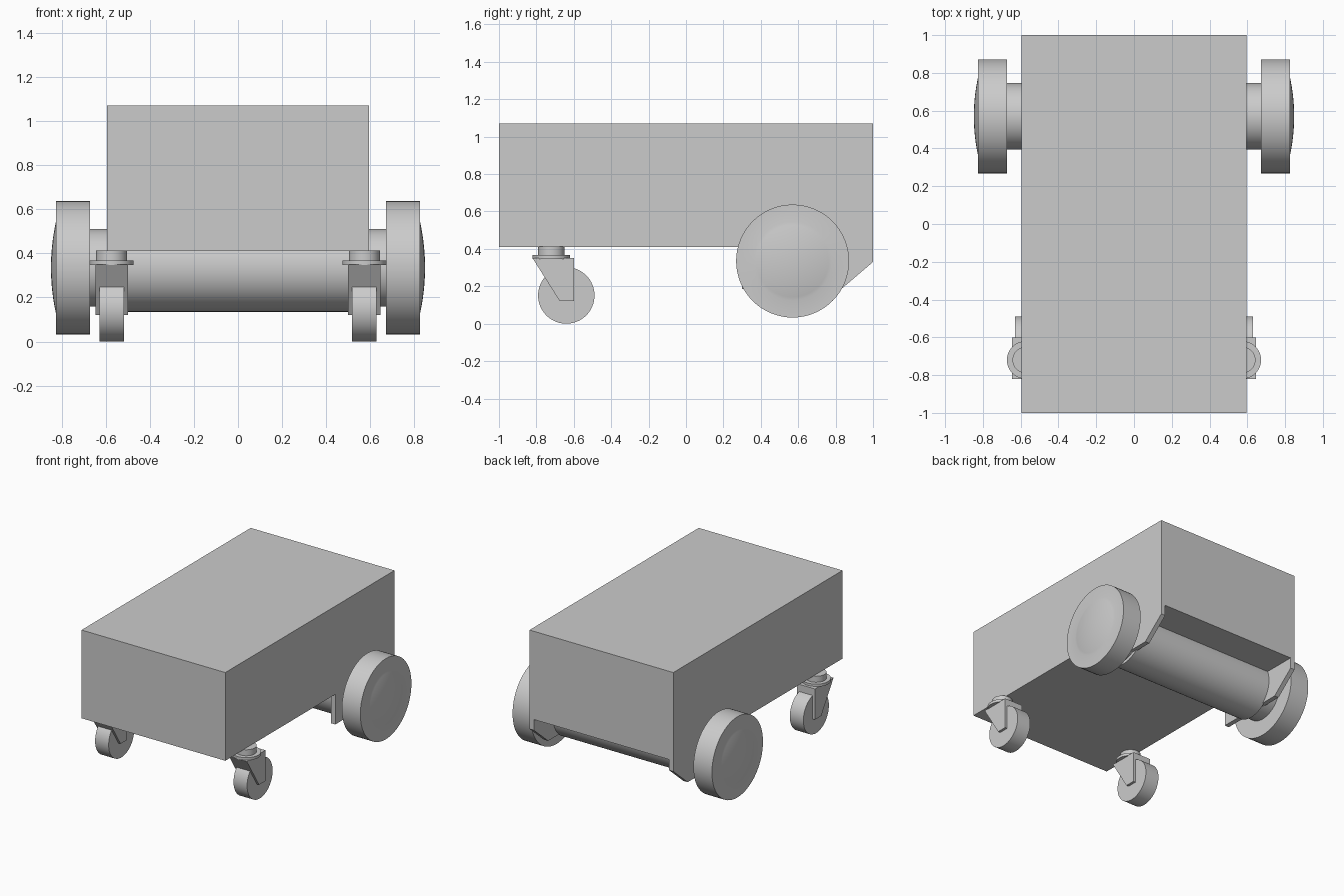
import bpy, bmesh, math
from mathutils import Matrix, Vector

cube = bpy.data.objects.get("Cube")
if cube:
    bpy.data.objects.remove(cube, do_unlink=True)

grey = bpy.data.materials.new("plain grey")
grey.use_nodes = True
COLOUR = (0.6, 0.6, 0.6, 1)
grey.diffuse_color = COLOUR
grey.node_tree.nodes["Principled BSDF"].inputs["Base Color"].default_value = COLOUR


def finish(name, bm, smooth=False):
    bmesh.ops.recalc_face_normals(bm, faces=bm.faces)
    mesh = bpy.data.meshes.new(name)
    bm.to_mesh(mesh)
    bm.free()
    mesh.materials.append(grey)
    obj = bpy.data.objects.new(name, mesh)
    bpy.context.collection.objects.link(obj)
    if smooth:
        bpy.ops.object.select_all(action='DESELECT')
        obj.select_set(True)
        bpy.context.view_layer.objects.active = obj
        bpy.ops.object.shade_smooth_by_angle(angle=math.radians(30))
    return obj


def box(name, low, high):
    low, high = Vector(low), Vector(high)
    bm = bmesh.new()
    bmesh.ops.create_cube(bm, size=1, matrix=Matrix.Translation((low + high) / 2)
                          @ Matrix.Diagonal((*(high - low), 1)))
    return finish(name, bm)


def side_profile(name, points, x0, x1):
    """Extrude a (y, z) outline from x0 to x1."""
    bm = bmesh.new()
    face = bm.faces.new([bm.verts.new((x0, y, z)) for y, z in points])
    grown = bmesh.ops.extrude_face_region(bm, geom=[face])["geom"]
    bmesh.ops.translate(bm, vec=(x1 - x0, 0, 0),
                        verts=[v for v in grown if isinstance(v, bmesh.types.BMVert)])
    return finish(name, bm)


def lathe(name, profile, centre, axis, steps=64):
    """Spin a (radius, distance) profile around an axis through centre."""
    axis = Vector(axis)
    side = axis.orthogonal().normalized()
    bm = bmesh.new()
    verts = [bm.verts.new(Vector(centre) + axis * d + side * r) for r, d in profile]
    edges = [bm.edges.new(pair) for pair in zip(verts, verts[1:])]
    bmesh.ops.spin(bm, geom=verts + edges, cent=centre, axis=axis,
                   angle=math.tau, steps=steps)
    bmesh.ops.remove_doubles(bm, verts=bm.verts, dist=0.0001)
    return finish(name, bm, True)


def rod(name, radius, centre, axis, d0, d1):
    return lathe(name, [(0, d0), (radius, d0), (radius, d1), (0, d1)], centre, axis)


# Main body and the drive drum beneath its rear
AXLE_Y, AXLE_Z = 0.57, 0.335
box("body", (-0.595, -1, 0.41), (0.595, 1, 1.07))
rod("drive_drum", 0.2, (0, AXLE_Y, AXLE_Z), (1, 0, 0), -0.57, 0.57)

# Domed outer face of the large wheels
CAP_R, CAP_H = 0.21, 0.023
dome = [(CAP_R * math.cos(a), 0.825 + CAP_H * math.sin(a))
        for a in [math.pi / 2 * i / 10 for i in range(11)]]
dome = [(CAP_R * i / 12, 0.825 + CAP_H * (1 - (i / 12) ** 2)) for i in range(12, -1, -1)]

for s, label in ((1, "left"), (-1, "right")):
    # Drive side: bracket plate, hub and large wheel
    side_profile(f"{label}_bracket",
                 [(0.3, 0.41), (1, 0.41), (1, 0.33), (0.83, 0.185), (0.3, 0.185)],
                 s * 0.56, s * 0.595)
    axle, out = (0, AXLE_Y, AXLE_Z), (s, 0, 0)
    rod(f"{label}_hub", 0.176, axle, out, 0.57, 0.68)
    lathe(f"{label}_drive_wheel",
          [(0, 0.672), (0.302, 0.672), (0.302, 0.825)] + dome, axle, out)

    # Swivel caster: mount, flange, wedge fork and wheel
    x, y = s * 0.573, -0.72
    rod(f"{label}_caster_mount", 0.07, (x, y, 0), (0, 0, 1), 0.36, 0.412)
    rod(f"{label}_caster_flange", 0.1, (x, y, 0), (0, 0, 1), 0.347, 0.367)
    side_profile(f"{label}_caster_fork",
                 [(-0.82, 0.35), (-0.6, 0.35), (-0.6, 0.12), (-0.675, 0.12)],
                 x - 0.074, x + 0.074)
    rod(f"{label}_caster_wheel", 0.151, (x, -0.64, 0.151), (1, 0, 0), -0.056, 0.056)
